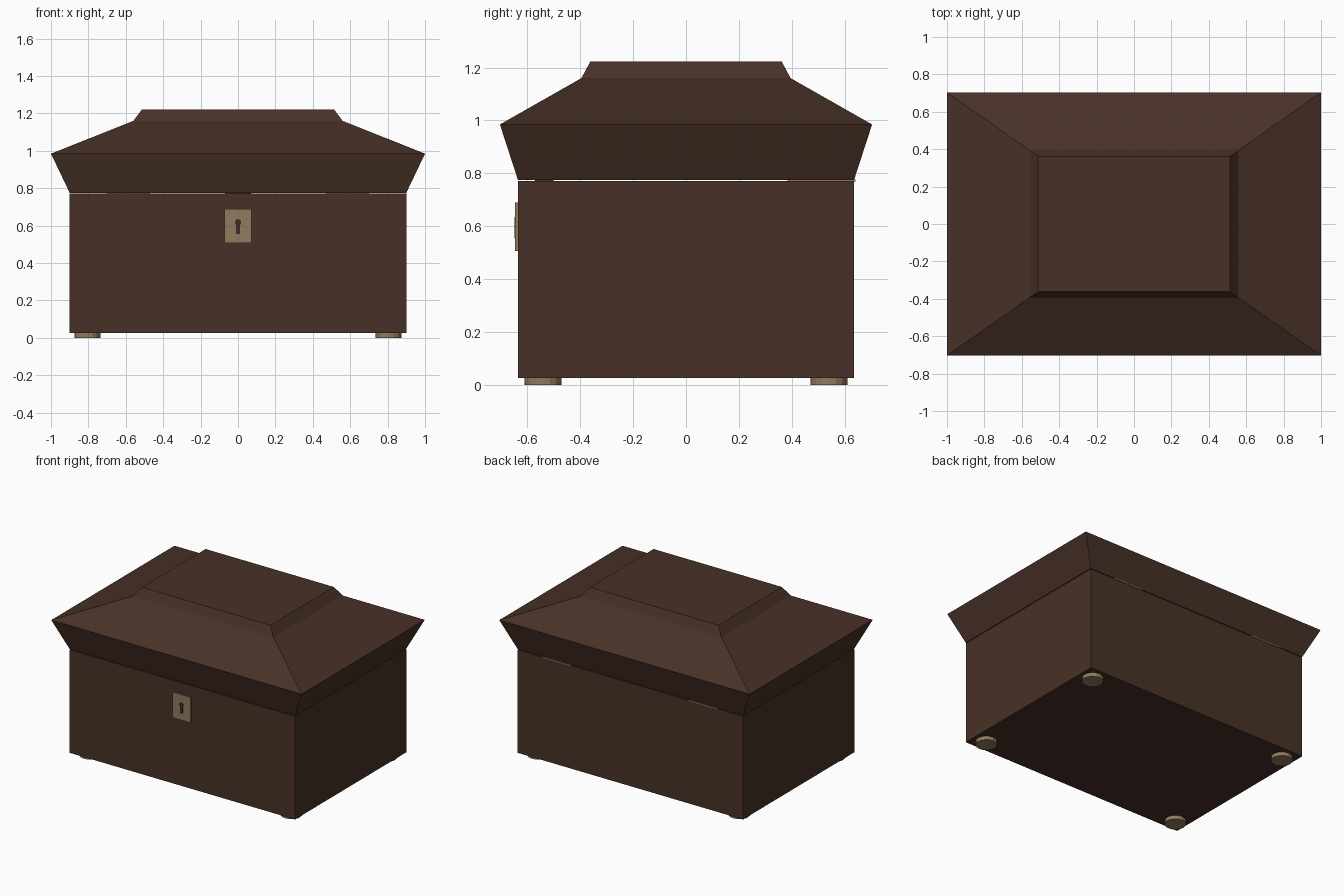
import bpy, bmesh, math

if "Cube" in bpy.data.objects:
    bpy.data.objects.remove(bpy.data.objects["Cube"])

def material(name, rgb):
    m = bpy.data.materials.new(name)
    m.diffuse_color = (*rgb, 1)
    m.use_nodes = True
    m.node_tree.nodes["Principled BSDF"].inputs["Base Color"].default_value = m.diffuse_color
    return m

wood = material("dark wood", (0.064, 0.031, 0.020))
brass = material("dull brass", (0.285, 0.198, 0.113))
dark = material("keyhole dark", (0.045, 0.024, 0.017))

def finish(name, bm, mat):
    bmesh.ops.recalc_face_normals(bm, faces=bm.faces)
    mesh = bpy.data.meshes.new(name)
    bm.to_mesh(mesh)
    bm.free()
    mesh.materials.append(mat)
    ob = bpy.data.objects.new(name, mesh)
    bpy.context.collection.objects.link(ob)
    return ob

def stacked_box(name, rings, mat, cx=0, cy=0):
    """Closed solid through rectangular rings of (half x, half y, z)."""
    bm = bmesh.new()
    loops = [[bm.verts.new((cx + sx * hx, cy + sy * hy, z))
              for sx, sy in ((-1, -1), (1, -1), (1, 1), (-1, 1))]
             for hx, hy, z in rings]
    for a, b in zip(loops, loops[1:]):
        for i in range(4):
            j = (i + 1) % 4
            bm.faces.new((a[i], a[j], b[j], b[i]))
    bm.faces.new(loops[0][::-1])
    bm.faces.new(loops[-1])
    return finish(name, bm, mat)

# Body and flared lid, with a hairline gap between them
stacked_box("body", [(0.90, 0.635, 0.027), (0.90, 0.635, 0.771)], wood)
stacked_box("lid", [(0.90, 0.635, 0.776), (1.0, 0.703, 0.985),
                    (0.56, 0.395, 1.16), (0.513, 0.362, 1.222)], wood)

# Hinge leaves at the back and lock tongue at the front, inside the gap
for side, sx in (("left", -1), ("right", 1)):
    stacked_box("hinge_" + side, [(0.115, 0.128, 0.770), (0.115, 0.128, 0.777)],
                brass, sx * 0.585, 0.512)
stacked_box("lock_tongue", [(0.07, 0.035, 0.770), (0.07, 0.035, 0.777)], dark, 0, -0.535)

# Lock plate
plate = stacked_box("lock_plate", [(0.073, 0.006, 0.507), (0.073, 0.006, 0.690)],
                    brass, 0, -0.639)

# Keyhole: round head over a straight slot
bm = bmesh.new()
outline = [(-0.010, 0.555), (0.010, 0.555)]
for i in range(9):
    a = math.radians(-54 + i * 288 / 8)
    outline.append((0.018 * math.cos(a), 0.617 + 0.018 * math.sin(a)))
face = bm.faces.new([bm.verts.new((x, -0.647, z)) for x, z in outline])
ext = bmesh.ops.extrude_face_region(bm, geom=[face])
for v in ext["geom"]:
    if isinstance(v, bmesh.types.BMVert):
        v.co.y += 0.004
finish("keyhole", bm, dark)

# Four round feet
for sx in (-1, 1):
    for sy in (-1, 1):
        bm = bmesh.new()
        bmesh.ops.create_cone(bm, cap_ends=True, segments=16,
                              radius1=0.07, radius2=0.07, depth=0.028)
        foot = finish("foot", bm, brass)
        foot.location = (sx * 0.805, sy * 0.54, 0.014)
